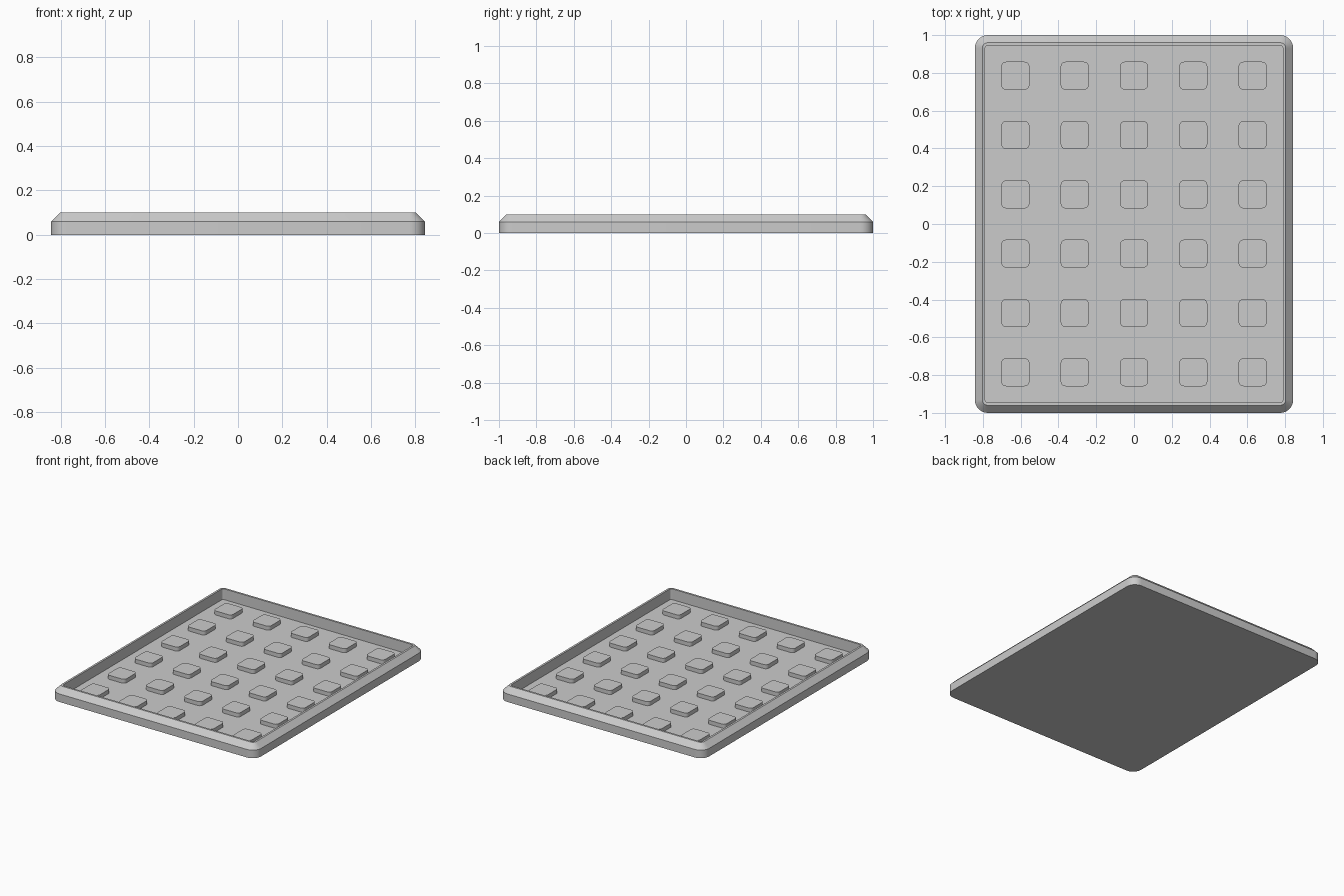
import bpy, bmesh
from math import cos, sin, pi

cube = bpy.data.objects.get("Cube")
if cube:
    bpy.data.objects.remove(cube, do_unlink=True)

grey = bpy.data.materials.new("plain_grey")
grey.use_nodes = True
colour = (0.6, 0.6, 0.6, 1)
grey.diffuse_color = colour
grey.node_tree.nodes["Principled BSDF"].inputs["Base Color"].default_value = colour


def rounded_rect(hx, hy, r, steps=8):
    """Outline of a rounded rectangle, counter-clockwise."""
    points = []
    for corner, (sx, sy) in enumerate([(1, 1), (-1, 1), (-1, -1), (1, -1)]):
        for i in range(steps + 1):
            a = (corner + i / steps) * pi / 2
            points.append((sx * (hx - r) + r * cos(a), sy * (hy - r) + r * sin(a)))
    return points


def loft(name, hx, hy, radius, profile, at=(0, 0, 0)):
    """Sweep a profile of (inset, z) round a rounded rectangle and cap both ends."""
    bm = bmesh.new()
    loops = [[bm.verts.new((x, y, z)) for x, y in
              rounded_rect(hx - inset, hy - inset, radius - inset)]
             for inset, z in profile]
    for low, high in zip(loops, loops[1:]):
        for i in range(len(low)):
            j = (i + 1) % len(low)
            bm.faces.new((low[i], low[j], high[j], high[i]))
    bm.faces.new(loops[0][::-1])
    bm.faces.new(loops[-1])
    mesh = bpy.data.meshes.new(name)
    bm.to_mesh(mesh)
    bm.free()
    mesh.materials.append(grey)
    obj = bpy.data.objects.new(name, mesh)
    obj.location = at
    bpy.context.collection.objects.link(obj)
    bpy.ops.object.select_all(action='DESELECT')
    obj.select_set(True)
    bpy.context.view_layer.objects.active = obj
    bpy.ops.object.shade_smooth_by_angle(angle=pi / 6)
    return obj


# Tray: wall, chamfer, narrow rim, inner wall and floor
FLOOR = 0.02
loft("tray", 0.843, 1.0, 0.07,
     [(0, 0), (0, 0.06), (0.04, 0.1), (0.055, 0.1), (0.055, FLOOR)])

# Grid of raised pads on the floor
PITCH = 0.314
for row in range(6):
    for col in range(5):
        loft(f"pad_{row + 1}_{col + 1}", 0.074, 0.074, 0.025,
             [(0, 0), (0, 0.03)],
             ((col - 2) * PITCH, (row - 2.5) * PITCH, FLOOR))
